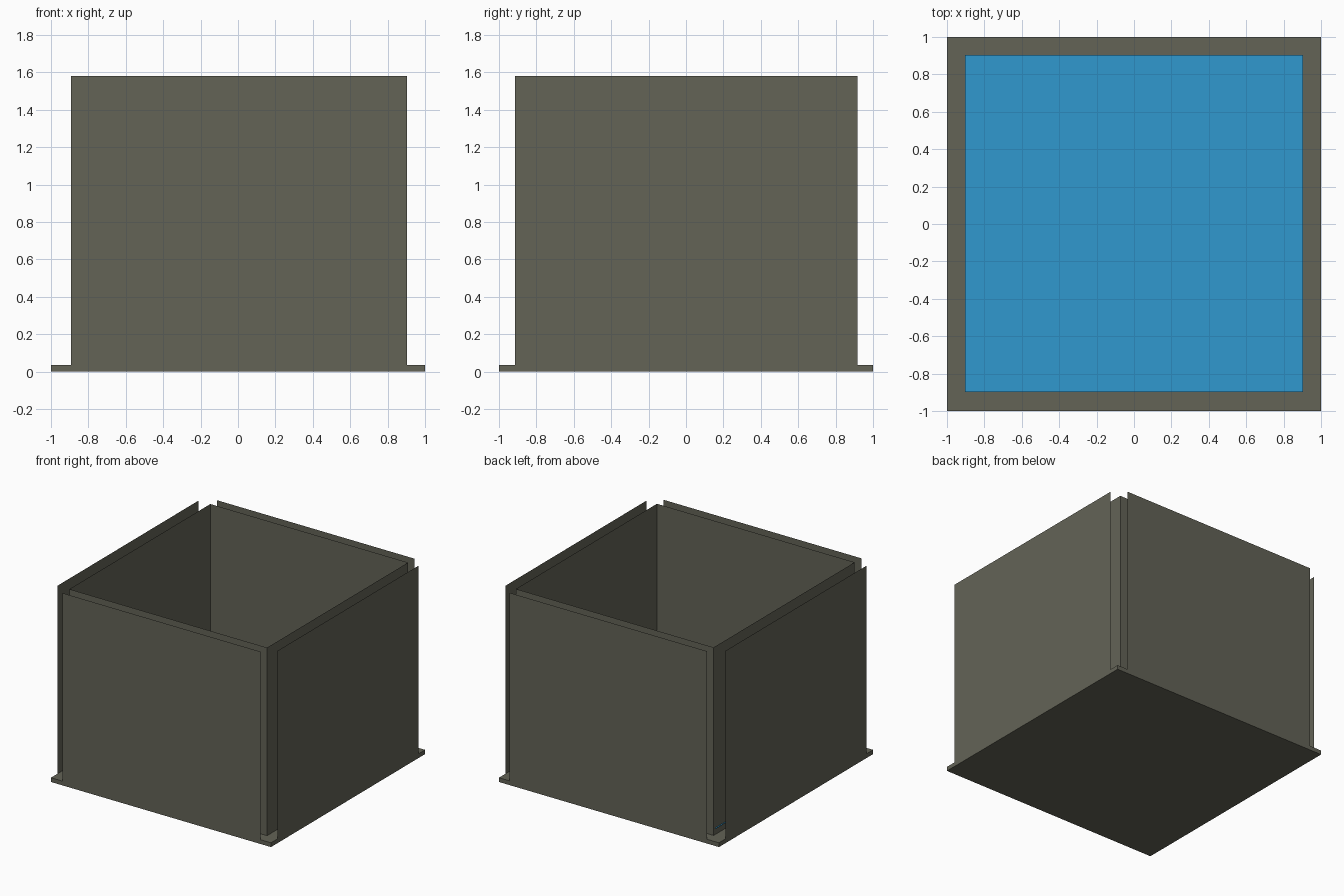
import bpy

if "Cube" in bpy.data.objects:
    bpy.data.objects.remove(bpy.data.objects["Cube"])


def material(name, rgb):
    m = bpy.data.materials.new(name)
    m.diffuse_color = (*rgb, 1)
    m.use_nodes = True
    m.node_tree.nodes["Principled BSDF"].inputs["Base Color"].default_value = m.diffuse_color
    return m


STONE = material("stone grey", (0.125, 0.125, 0.094))
WATER = material("water blue", (0.030, 0.315, 0.625))

# Wall extents
X0, X1 = -0.893, 0.904
Y0, Y1 = -0.914, 0.917
FLOOR, TOP = 0.035, 1.58


def sheet(name, corners, mat):
    """A single flat, thin panel."""
    me = bpy.data.meshes.new(name)
    me.from_pydata(corners, [], [range(len(corners))])
    me.materials.append(mat)
    ob = bpy.data.objects.new(name, me)
    bpy.context.collection.objects.link(ob)
    return ob


def wall(name, a, b):
    """Upright panel standing on the base between two plan points."""
    sheet(name, [(*a, FLOOR), (*b, FLOOR), (*b, TOP), (*a, TOP)], STONE)


# Square base slab
bpy.ops.mesh.primitive_cube_add(size=1, location=(0, 0, FLOOR / 2))
base = bpy.context.object
base.name = "base_slab"
base.scale = (2, 2, FLOOR)
base.data.materials.append(STONE)

# Outer panels flush with the slab edges, inner panels forming the tank
for layer, xs, ys in (("outer", (-1, 1), (-1, 1)), ("inner", (X0, X1), (Y0, Y1))):
    wall(layer + "_front_wall", (X0, ys[0]), (X1, ys[0]))
    wall(layer + "_back_wall", (X1, ys[1]), (X0, ys[1]))
    wall(layer + "_right_wall", (xs[1], Y0), (xs[1], Y1))
    wall(layer + "_left_wall", (xs[0], Y1), (xs[0], Y0))

# Water surface just above the floor
bpy.ops.mesh.primitive_grid_add(x_subdivisions=20, y_subdivisions=20, size=1,
                                location=(0, 0.003, 0.09))
water = bpy.context.object
water.name = "water_surface"
water.scale = (1.808, 1.802, 1)
water.data.materials.append(WATER)
